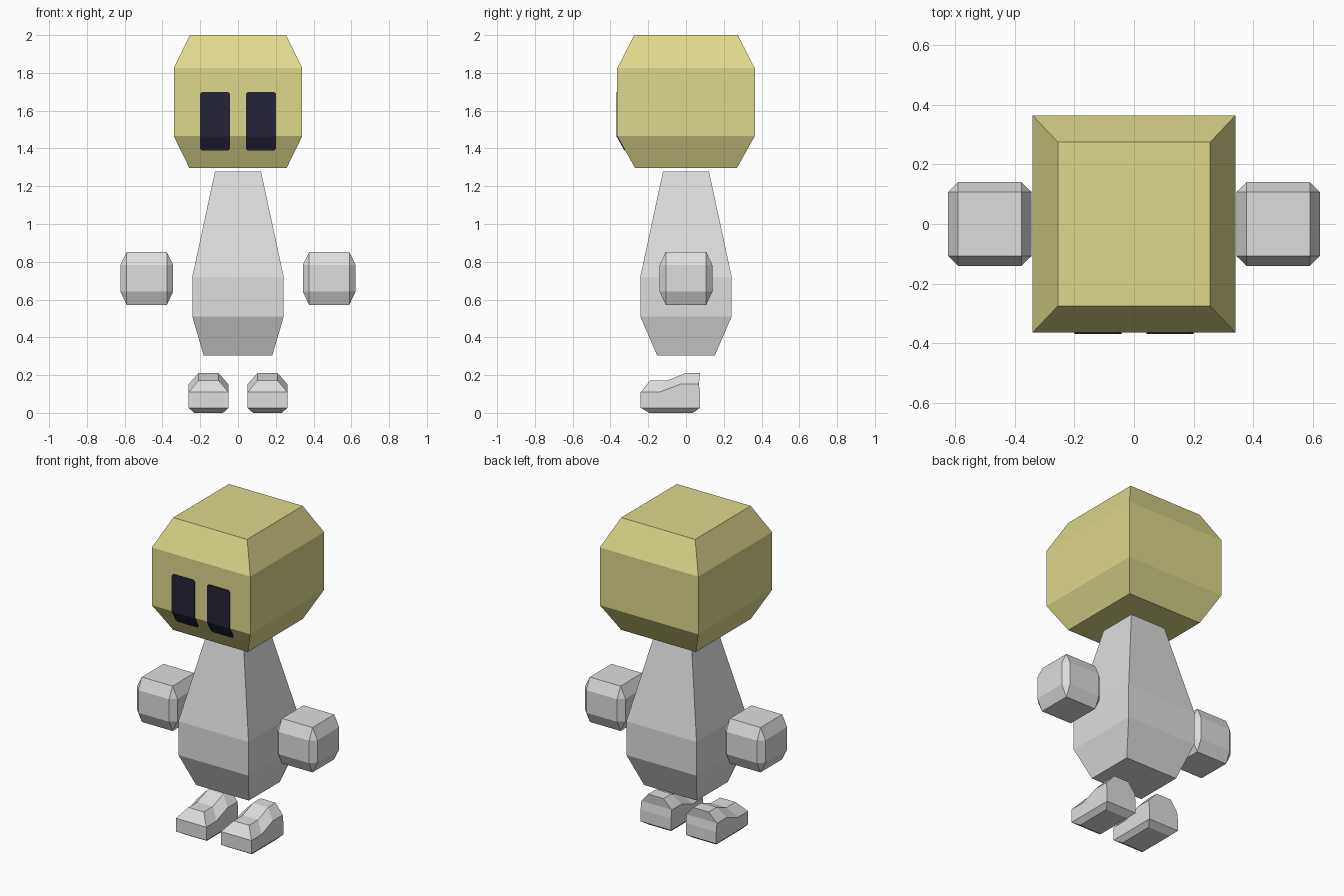
import bpy, bmesh
from itertools import product

if "Cube" in bpy.data.objects:
    bpy.data.objects.remove(bpy.data.objects["Cube"])


def material(name, rgb):
    m = bpy.data.materials.new(name)
    m.diffuse_color = (*rgb, 1)
    m.use_nodes = True
    m.node_tree.nodes["Principled BSDF"].inputs["Base Color"].default_value = m.diffuse_color
    return m


GREY = material("light grey", (0.73, 0.73, 0.73))
YELLOW = material("soft yellow", (0.73, 0.69, 0.26))
DARK = material("dark navy", (0.018, 0.018, 0.04))


def finish(name, bm, mat, closed=True):
    if closed:
        bmesh.ops.recalc_face_normals(bm, faces=bm.faces)
    me = bpy.data.meshes.new(name)
    bm.to_mesh(me)
    bm.free()
    me.materials.append(mat)
    ob = bpy.data.objects.new(name, me)
    bpy.context.collection.objects.link(ob)
    return ob


def stacked_box(name, levels, mat):
    """Loft of rectangles: levels are (z, half x, half y)."""
    bm = bmesh.new()
    rings = [[bm.verts.new((sx * hx, sy * hy, z))
              for sx, sy in ((-1, -1), (1, -1), (1, 1), (-1, 1))]
             for z, hx, hy in levels]
    bm.faces.new(rings[0])
    bm.faces.new(rings[-1])
    for a, b in zip(rings, rings[1:]):
        for i in range(4):
            j = (i + 1) % 4
            bm.faces.new((a[i], a[j], b[j], b[i]))
    return finish(name, bm, mat)


# Head and body
HEAD = [(1.297, 0.258, 0.27), (1.465, 0.34, 0.364), (1.825, 0.34, 0.364), (2.0, 0.255, 0.274)]
stacked_box("head", HEAD, YELLOW)
stacked_box("body", [(0.305, 0.182, 0.153), (0.51, 0.242, 0.242),
                     (0.72, 0.242, 0.242), (1.277, 0.122, 0.122)], GREY)


# Eyes: thin plates folded over the front and the lower slope of the head
def eye(name, side):
    bm = bmesh.new()
    x0, x1, c = 0.042, 0.2, 0.01
    zf, yf = HEAD[1][0], HEAD[1][2]
    slope = (yf - HEAD[0][2]) / (zf - HEAD[0][0])

    def v(x, z):
        return bm.verts.new((side * x, -(yf - max(0, zf - z) * slope), z))

    fold = [v(x0, zf), v(x1, zf)]
    for end, s in ((1.70, -1), (1.39, 1)):
        bm.faces.new([fold[0], fold[1], v(x1, end + s * c), v(x1 - c, end),
                      v(x0 + c, end), v(x0, end + s * c)])
    ob = finish(name, bm, DARK)
    mod = ob.modifiers.new("plate", 'SOLIDIFY')
    mod.thickness = 0.008
    mod.offset = 0


# Hands: chamfered boxes with a taller chamfer at top and bottom
def hand(name, side):
    outer, inner = (0.14, 0.14, 0.14), (0.106, 0.107, 0.07)
    bm = bmesh.new()
    for axis in range(3):
        h = [outer[i] if i == axis else inner[i] for i in range(3)]
        for sx, sy, sz in product((-1, 1), repeat=3):
            bm.verts.new((side * 0.483 + sx * h[0], sy * h[1], 0.712 + sz * h[2]))
    bmesh.ops.convex_hull(bm, input=bm.verts)
    bmesh.ops.dissolve_limit(bm, angle_limit=0.01, verts=bm.verts, edges=bm.edges)
    finish(name, bm, GREY)


# Feet: shoe shape, rows from sole to top, each (half width, y stations, z stations)
FOOT = [(0.077, (-0.195, -0.12, -0.04, 0.035), (0, 0, 0, 0)),
        (0.105, (-0.24, -0.14, -0.03, 0.075), (0.027,) * 4),
        (0.105, (-0.24, -0.14, -0.03, 0.075), (0.1,) * 4),
        (0.105, (-0.24, -0.14, -0.03, 0.068), (0.11, 0.11, 0.152, 0.152)),
        (0.053, (-0.19, -0.10, 0.0, 0.075), (0.172, 0.172, 0.211, 0.211))]


def foot(name, side):
    bm = bmesh.new()
    cx = side * 0.156
    rows = [[[bm.verts.new((cx + s * w, y, z)) for y, z in zip(ys, zs)] for s in (-1, 1)]
            for w, ys, zs in FOOT]
    for (al, ar), (bl, br) in zip(rows, rows[1:]):
        for a, b in ((al, bl), (ar, br)):
            for i in range(3):
                bm.faces.new((a[i], a[i + 1], b[i + 1], b[i]))
        for i in (0, 3):  # toe and heel
            bm.faces.new((al[i], ar[i], br[i], bl[i]))
    for l, r in (rows[0], rows[-1]):  # sole and top
        for i in range(3):
            bm.faces.new((l[i], l[i + 1], r[i + 1], r[i]))
    finish(name, bm, GREY)


for label, side in (("left", 1), ("right", -1)):
    eye(label + "_eye", side)
    hand(label + "_hand", side)
    foot(label + "_foot", side)
